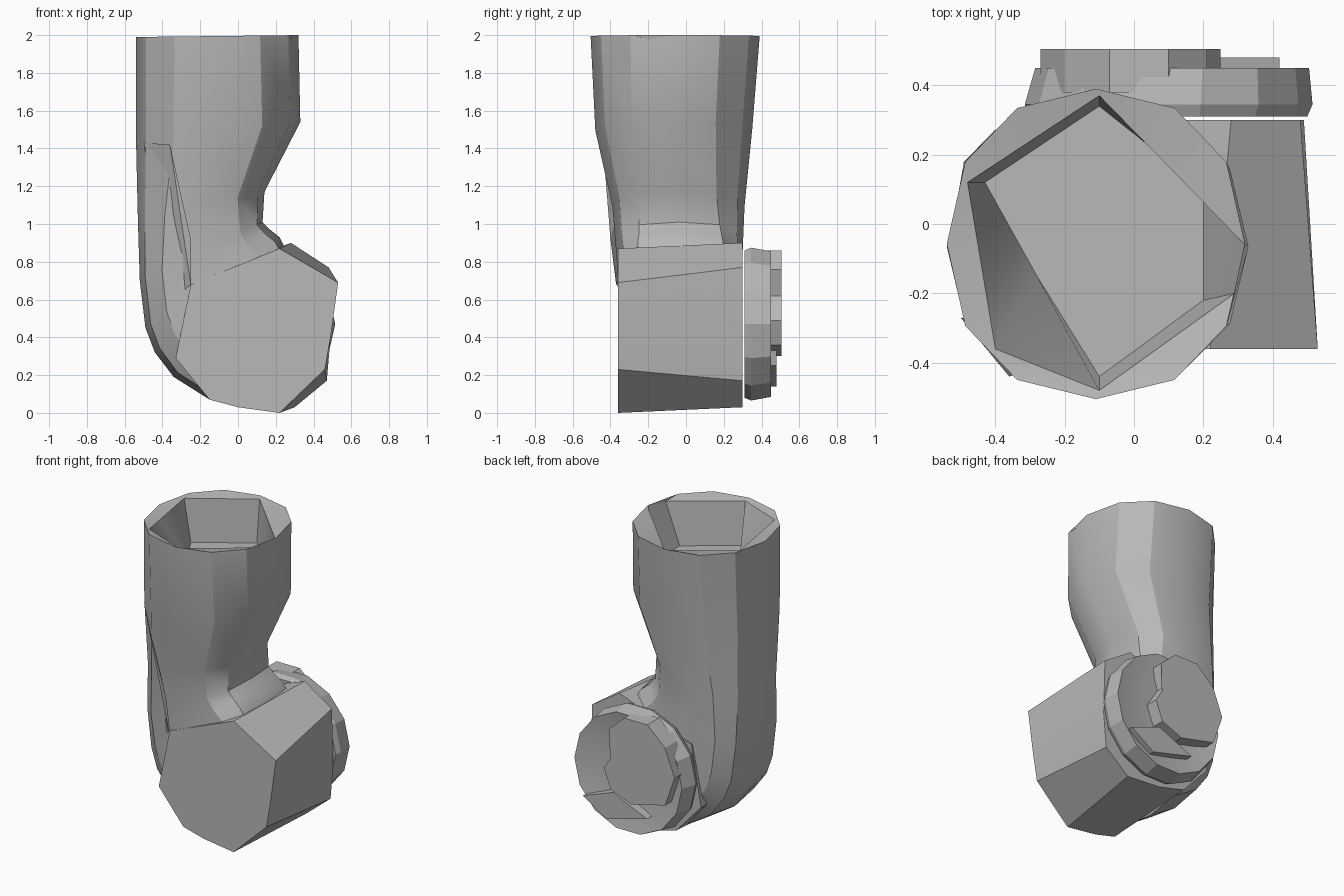
import bpy, bmesh, math
from mathutils import Vector

if "Cube" in bpy.data.objects:
    bpy.data.objects.remove(bpy.data.objects["Cube"])

grey = bpy.data.materials.new("plain grey")
grey.use_nodes = True
COLOUR = (0.48, 0.48, 0.48, 1)
grey.diffuse_color = COLOUR
grey.node_tree.nodes["Principled BSDF"].inputs["Base Color"].default_value = COLOUR


def loft(name, rings, smooth=30):
    """Skin a list of equal-length point rings and cap both ends."""
    bm = bmesh.new()
    loops = [[bm.verts.new(p) for p in ring] for ring in rings]
    n = len(loops[0])
    for a, b in zip(loops, loops[1:]):
        for i in range(n):
            j = (i + 1) % n
            bm.faces.new((a[i], a[j], b[j], b[i]))
    bm.faces.new(loops[0])
    bm.faces.new(loops[-1])
    bmesh.ops.triangulate(bm, faces=[f for f in bm.faces if len(f.verts) > 4])
    bmesh.ops.recalc_face_normals(bm, faces=bm.faces)
    mesh = bpy.data.meshes.new(name)
    bm.to_mesh(mesh)
    bm.free()
    mesh.materials.append(grey)
    obj = bpy.data.objects.new(name, mesh)
    bpy.context.collection.objects.link(obj)
    bpy.ops.object.select_all(action='DESELECT')
    obj.select_set(True)
    bpy.context.view_layer.objects.active = obj
    bpy.ops.object.shade_smooth_by_angle(angle=math.radians(smooth))


SIDES = 12


def section(outer, inner, y0, y1, power):
    """Rounded section spanning outer to inner in xz and y0 to y1 in depth."""
    a = Vector((outer[0], 0, outer[1]))
    b = Vector((inner[0], 0, inner[1]))
    pts = []
    for i in range(SIDES):
        t = math.tau * i / SIDES
        c, s = (math.copysign(abs(v) ** power, v) for v in (math.cos(t), math.sin(t)))
        p = a.lerp(b, (c + 1) / 2)
        p.y = (y0 + y1) / 2 + s * (y1 - y0) / 2
        pts.append(p)
    return pts


def irregular(corners, z):
    """Six-cornered outline with points filled in between its corners."""
    slots = [0, 3, 5, 8, 9, 11, 12]
    pts = []
    for k in range(6):
        a = Vector((*corners[k], z))
        b = Vector((*corners[(k + 1) % 6], z))
        steps = slots[k + 1] - slots[k]
        pts += [a.lerp(b, i / steps) for i in range(steps)]
    return pts


# Hollow upper tube that bends into the elbow
floor = [(.2, .1), (-.1, .34), (-.43, .12), (-.28, -.15), (-.1, -.44), (.2, -.22)]
rim = [(.31, -.05), (-.1, .37), (-.48, .12), (-.4, -.36), (-.1, -.48), (.29, -.2)]
loft("bent_tube", [
    irregular(floor, 1.7),
    irregular(rim, 1.98),
    section((-.54, 1.99), (.32, 2), -.505, .39, .92),
    section((-.54, 1.45), (.33, 1.54), -.48, .35, .9),
    section((-.53, 1.02), (.14, 1.17), -.39, .31, .8),
    section((-.52, .7), (.13, 1.01), -.37, .3, .65),
    section((-.49, .45), (.17, .97), -.36, .3, .6),
    section((-.44, .32), (.22, .93), -.36, .3, .55),
    section((-.34, .19), (.25, .87), -.35, .3, .5),
    section((-.15, .07), (.28, .8), -.35, .3, .5),
])

# Faceted drum at the elbow, slightly different front and back
front = [(.53, .69), (.49, .4), (.46, .23), (.22, 0), (0, .03), (-.15, .07),
         (-.33, .29), (-.25, .68), (.22, .87)]
back = [(.48, .77), (.49, .4), (.47, .17), (.3, .03), (.05, .05), (-.14, .1),
        (-.32, .3), (-.25, .7), (.28, .9)]
loft("elbow_drum", [[(x, y, z) for x, z in prof]
                    for prof, y in ((front, -.36), (back, .3))], 20)

# Folded flap on the front of the elbow
loft("front_fold", [
    [(-.5, -.27, 1.43), (-.36, -.44, 1.42), (-.25, -.4, .92)],
    [(-.34, -.3, .6), (-.25, -.37, .68), (-.25, -.36, .7)],
], 10)


def disc(cx, cz, r, y, n=14):
    return [(cx + r * math.cos(math.tau * i / n), y,
             cz + r * math.sin(math.tau * i / n)) for i in range(n)]


# Round back cap whose face dips toward the middle
loft("back_cap", [
    disc(.1, .47, .40, .31), disc(.1, .47, .415, .345),
    disc(.11, .47, .395, .45), disc(.1, .48, .25, .42),
], 20)

# Raised faceted plate on the back cap
plate = [(-.27, .56), (-.2, .74), (-.07, .86), (.1, .86), (.21, .76),
         (.17, .62), (.25, .49), (.2, .36), (.05, .3), (-.2, .36)]
loft("back_plate", [[(x, y, z) for x, z in plate] for y in (.38, .505)], 20)

# Small ridge across the lower part of the cap
ridge = [(-.05, .22), (.2, .33), (.42, .25), (.25, .14)]
loft("back_ridge", [[(x, y, z) for x, z in ridge] for y in (.36, .48)], 20)
